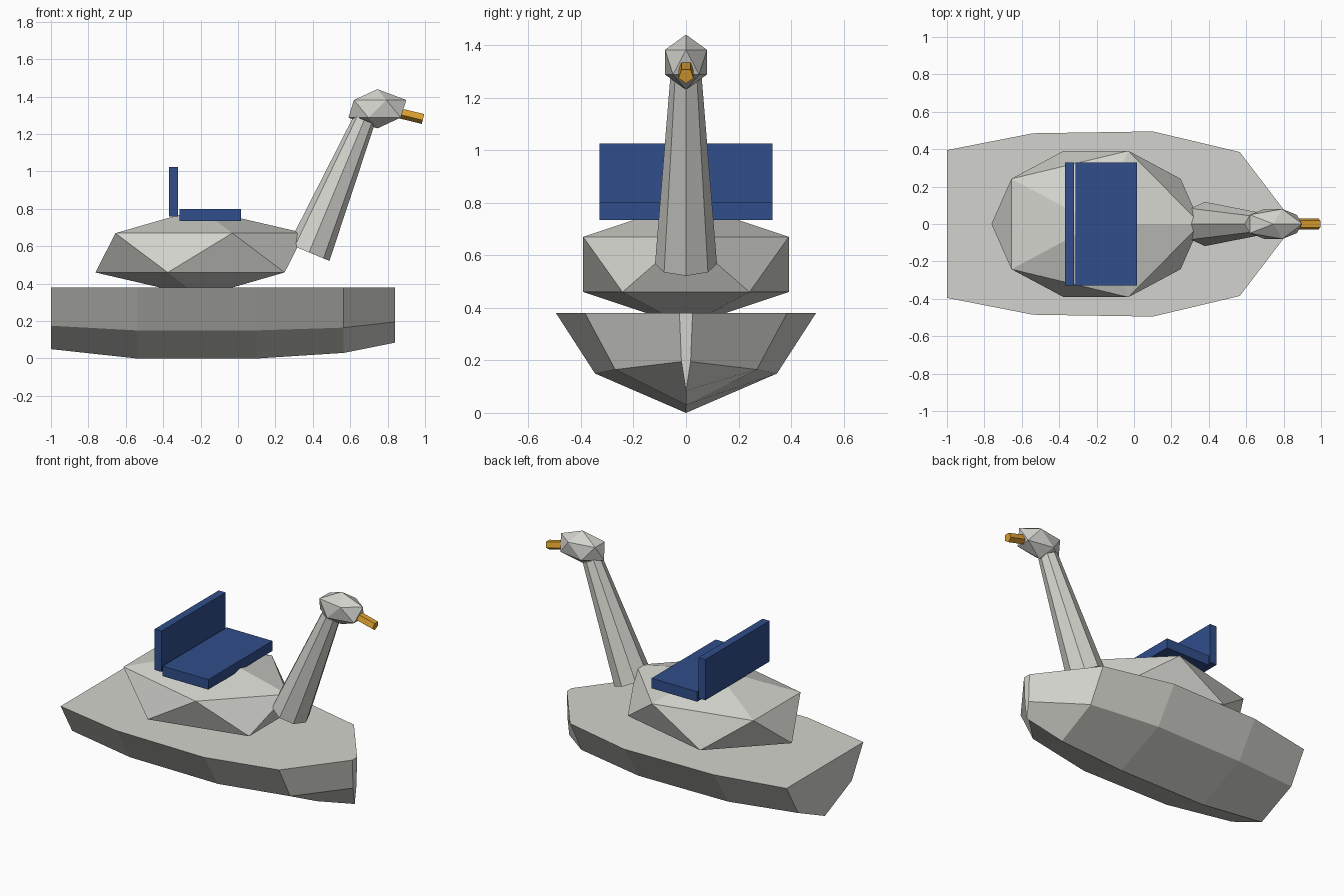
import bpy, bmesh, math
from mathutils import Vector

cube = bpy.data.objects.get("Cube")
if cube:
    bpy.data.objects.remove(cube, do_unlink=True)


def material(name, rgb):
    m = bpy.data.materials.new(name)
    m.use_nodes = True
    m.diffuse_color = (*rgb, 1)
    m.node_tree.nodes["Principled BSDF"].inputs["Base Color"].default_value = (*rgb, 1)
    return m


WHITE = material("off white", (0.65, 0.65, 0.61))
BLUE = material("seat blue", (0.03, 0.076, 0.26))
ORANGE = material("beak orange", (0.72, 0.35, 0.03))


def finish(name, mat):
    ob = bpy.context.object
    ob.name = ob.data.name = name
    ob.data.materials.append(mat)
    return ob


def ball(name, centre, scale, mat):
    """Twenty-sided ball stretched to an ellipsoid."""
    bpy.ops.mesh.primitive_ico_sphere_add(subdivisions=1, radius=1, location=centre)
    bpy.context.object.scale = scale
    return finish(name, mat)


def tube(name, start, end, r1, r2, sides, mat):
    """Faceted cone between two points in the middle plane."""
    a, b = Vector(start), Vector(end)
    d = b - a
    bpy.ops.mesh.primitive_cone_add(vertices=sides, radius1=r1, radius2=r2,
                                    depth=d.length, location=(a + b) / 2)
    bpy.context.object.rotation_euler = (0, math.atan2(d.x, d.z), 0)
    return finish(name, mat)


def box(name, low, high, mat):
    low, high = Vector(low), Vector(high)
    bpy.ops.mesh.primitive_cube_add(size=1, location=(low + high) / 2)
    bpy.context.object.scale = high - low
    return finish(name, mat)


# Hull: stations of x, half width, chine height, keel height
DECK = 0.38
stations = [(-1.0, 0.395, 0.175, 0.05), (-0.54, 0.485, 0.15, 0.0),
            (0.1, 0.495, 0.15, 0.0), (0.565, 0.385, 0.165, 0.03),
            (0.84, 0.025, 0.195, 0.085)]
bm = bmesh.new()
rings = []
for x, w, chine, keel in stations:
    section = [(w, DECK), (0.7 * w, chine), (0, keel), (-0.7 * w, chine), (-w, DECK)]
    rings.append([bm.verts.new((x, y, z)) for y, z in section])
for a, b in zip(rings, rings[1:]):
    for i in range(4):
        bm.faces.new((a[i], a[i + 1], b[i + 1], b[i]))
bm.faces.new(rings[0])
bm.faces.new(rings[-1])
bm.faces.new([r[0] for r in rings] + [r[-1] for r in reversed(rings)])
bmesh.ops.recalc_face_normals(bm, faces=bm.faces)
mesh = bpy.data.meshes.new("hull")
bm.to_mesh(mesh)
bm.free()
mesh.materials.append(WHITE)
bpy.context.collection.objects.link(bpy.data.objects.new("hull", mesh))

# Bird
ball("body", (-0.203, 0, 0.565), (0.625, 0.46, 0.235), WHITE)
tube("neck", (0.38, 0, 0.567), (0.675, 0, 1.275), 0.118, 0.06, 8, WHITE)
ball("head", (0.745, 0, 1.335), (0.173, 0.094, 0.105), WHITE)
beak = tube("beak", (0.84, 0, 1.32), (0.99, 0, 1.283), 0.03, 0.03, 5, ORANGE)
# Turn the five-sided section so that one edge points down
for v in beak.data.vertices:
    v.co.x, v.co.y = -v.co.y, v.co.x
    v.co.x = -v.co.x

# Seat
box("seat_base", (-0.312, -0.33, 0.735), (0.017, 0.33, 0.8), BLUE)
box("seat_back", (-0.37, -0.33, 0.76), (-0.32, 0.33, 1.025), BLUE)
